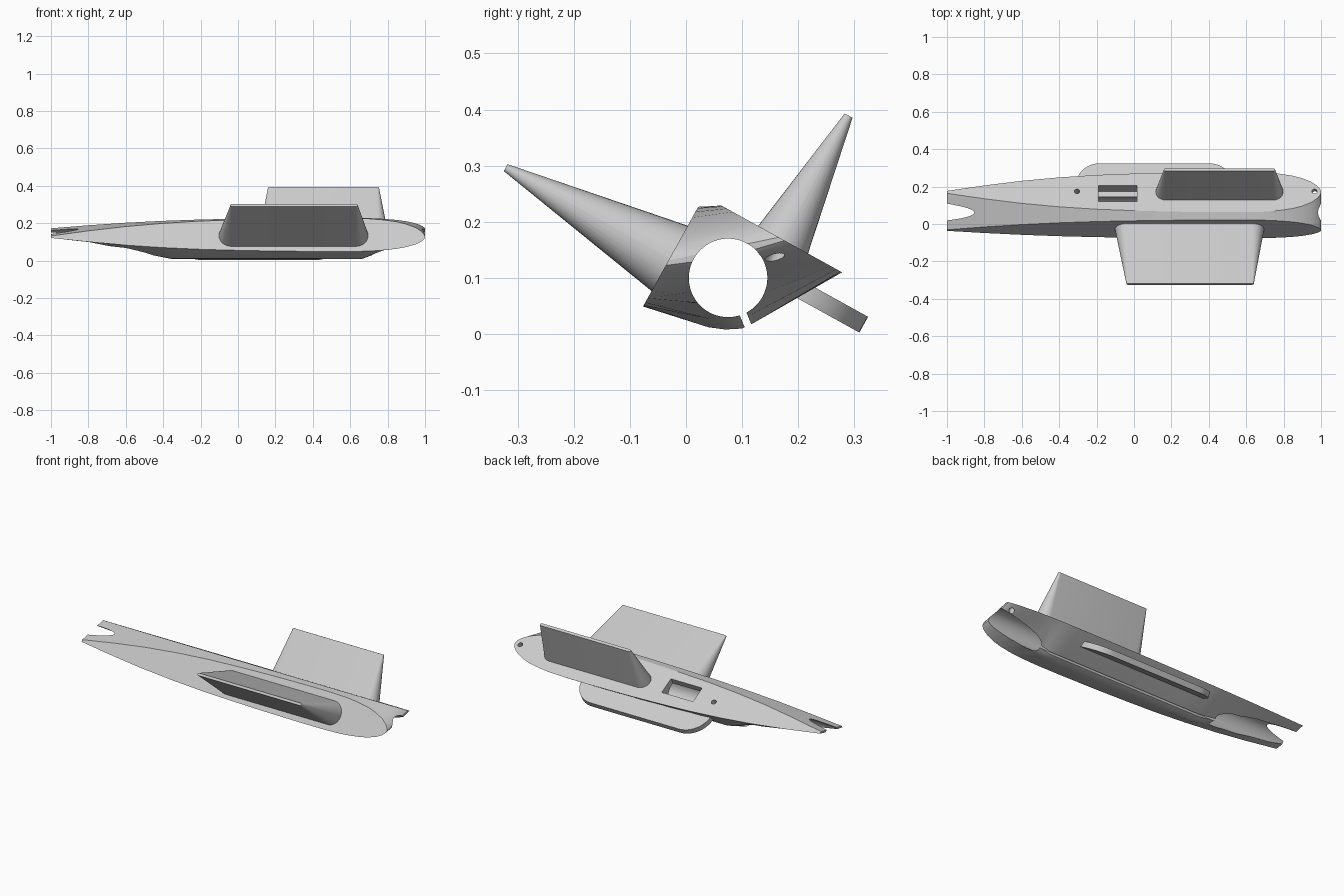
import bpy, bmesh, math
from mathutils import Vector

if "Cube" in bpy.data.objects:
    bpy.data.objects.remove(bpy.data.objects["Cube"])

grey = bpy.data.materials.new("plain_grey")
grey.diffuse_color = (0.6, 0.6, 0.6, 1)
grey.use_nodes = True
grey.node_tree.nodes["Principled BSDF"].inputs["Base Color"].default_value = grey.diffuse_color


def world(x, u, v):
    """Tilted frame around the bore axis: u across, v up."""
    return Vector((x, 0.075 + 0.875 * u + 0.484 * v, 0.10 - 0.484 * u + 0.875 * v))


def loft(name, rings):
    """Closed solid skinned through rings of (x, u, v) points."""
    bm = bmesh.new()
    vs = [[bm.verts.new(world(*p)) for p in ring] for ring in rings]
    n = len(vs[0])
    for a, b in zip(vs, vs[1:]):
        for i in range(n):
            j = (i + 1) % n
            bm.faces.new((a[i], a[j], b[j], b[i]))
    bm.faces.new(vs[0])
    bm.faces.new(vs[-1])
    bmesh.ops.recalc_face_normals(bm, faces=bm.faces)
    me = bpy.data.meshes.new(name)
    bm.to_mesh(me)
    bm.free()
    me.materials.append(grey)
    ob = bpy.data.objects.new(name, me)
    bpy.context.collection.objects.link(ob)
    return ob


def activate(ob):
    bpy.ops.object.select_all(action='DESELECT')
    ob.select_set(True)
    bpy.context.view_layer.objects.active = ob


def smooth(ob):
    activate(ob)
    bpy.ops.object.shade_smooth_by_angle(angle=math.radians(25))


def cut(ob, cutter):
    activate(ob)
    mod = ob.modifiers.new("cut", 'BOOLEAN')
    mod.operation = 'DIFFERENCE'
    mod.solver = 'EXACT'
    mod.object = cutter
    bpy.ops.object.modifier_apply(modifier=mod.name)
    bpy.data.objects.remove(cutter)


def interp(table, x):
    for (x0, y0), (x1, y1) in zip(table, table[1:]):
        if x <= x1:
            return y0 + (y1 - y0) * (x - x0) / (x1 - x0)
    return table[-1][1]


# hull: two boat-shaped faces at a right angle, joined by a bevel and a keel side
WIDTH = [(-1, .06), (-.8, .33), (-.6, .56), (-.4, .73), (-.2, .85), (0, .92),
         (.2, .97), (.45, 1), (.6, 1), (.7, .975), (.78, .91), (.85, .81),
         (.9, .69), (.95, .5), (.98, .31), (.993, .17), (1, .05)]
DEPTH = [(-1, .06), (-.35, 1), (.66, 1), (1, .08)]
BOTTOM = [(.012, -.094), (.04, -.083), (.0655, -.067), (.077, -.051)]


def section(x):
    f, t = interp(WIDTH, x), interp(DEPTH, x)
    pts = [(.05 + .123 * f, .107), (.05 - .123 * f, .107),
           (-.108, -.03 + .115 * f), (-.108, -.03 - .088 * f)]
    pts += [(-.03 + (u + .03) * t, .036 + (v - .036) * t) for u, v in BOTTOM]
    return [(x, u, v) for u, v in pts]


stations = sorted({x for x, _ in WIDTH + DEPTH})
hull = loft("hull", [section(x) for x in stations])


# cutters: bore, slot, pocket and screw holes
def circle(r, n=64):
    return [(r * math.cos(2 * math.pi * i / n), r * math.sin(2 * math.pi * i / n))
            for i in range(n)]


cut(hull, loft("bore", [[(x, u, v) for u, v in circle(.07)] for x in (-1.1, 1.1)]))

slot = [(.78 * r + .62 * w, -.62 * r + .78 * w)
        for r, w in ((.05, -.0065), (.16, -.0065), (.16, .0065), (.05, .0065))]
cut(hull, loft("slot", [[(x, u, v) for u, v in slot] for x in (-1.1, 1.1)]))

cut(hull, loft("pocket", [[(x, u, v) for u, v in
                           ((-.008, .04), (.09, .04), (.09, .2), (-.008, .2))]
                          for x in (-.19, .015)]))

for hx, low in ((-.305, .0), (.965, -.1)):
    cut(hull, loft("screw_hole", [[(hx + a, .055 + b, v) for a, b in circle(.014, 24)]
                                  for v in (low, .2)]))
smooth(hull)


# fins: rounded base tapering to a thin straight tip
def rounded(cx, cm, hx, hm, seg=8):
    """Rounded rectangle with full-round corners, as (x, m) points."""
    pts = []
    r = hm * .98
    for q, (sx, sm) in enumerate(((1, 1), (-1, 1), (-1, -1), (1, -1))):
        for i in range(seg + 1):
            a = math.pi / 2 * (q + i / seg)
            pts.append((cx + sx * (hx - r) + r * math.cos(a),
                        cm + sm * (hm - r) + r * math.sin(a)))
    return pts


upper = loft("upper_fin", [[(x, m, .100) for x, m in rounded(.457, .053, .342, .052)],
                           [(x, m, .357) for x, m in rounded(.457, .048, .297, .008)]])
side = loft("side_fin", [[(x, -.100, m) for x, m in rounded(.297, -.02, .40, .068)],
                         [(x, -.442, m) for x, m in rounded(.30, -.02, .34, .007)]])

# lower plate with rounded outer corners
outline = [(-.31, .10), (.53, .10)]
for cx, start in ((.40, 0), (-.18, 90)):
    for i in range(13):
        a = math.radians(start + i * 7.5)
        outline.append((cx + .13 * math.cos(a), .122 + .13 * math.sin(a)))
plate = loft("lower_plate", [[(x, u, v) for x, u in outline] for v in (.028, .06)])

for ob in (upper, side, plate):
    smooth(ob)
